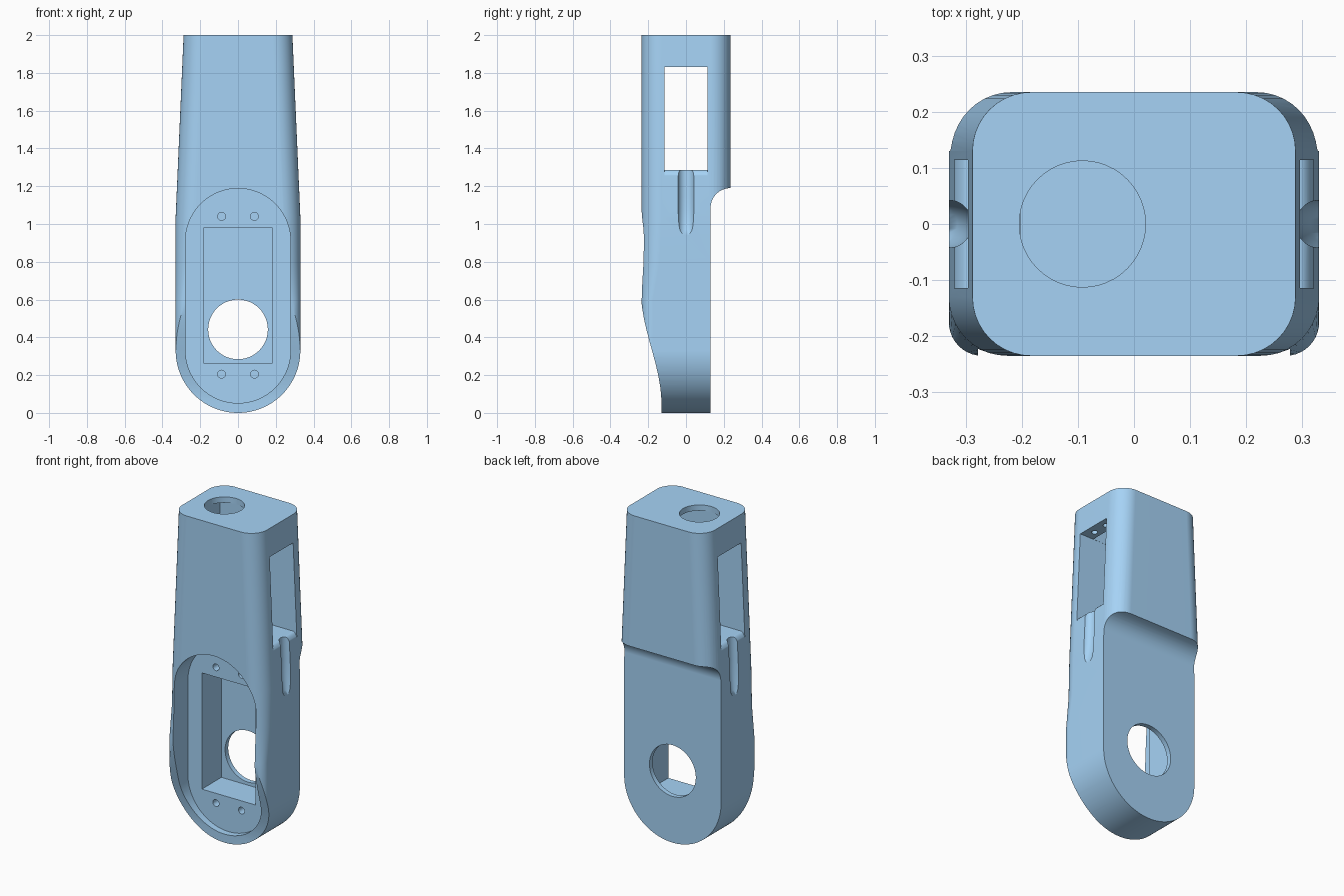
import bpy, bmesh
from math import sin, cos, pi

if "Cube" in bpy.data.objects:
    bpy.data.objects.remove(bpy.data.objects["Cube"])


def loft(name, rings):
    """Skin a stack of equal-length rings and cap both ends."""
    bm = bmesh.new()
    vs = [[bm.verts.new(p) for p in r] for r in rings]
    n = len(rings[0])
    for a, b in zip(vs, vs[1:]):
        for i in range(n):
            j = (i + 1) % n
            bm.faces.new((a[i], a[j], b[j], b[i]))
    bm.faces.new(vs[0])
    bm.faces.new(vs[-1])
    bmesh.ops.recalc_face_normals(bm, faces=bm.faces)
    me = bpy.data.meshes.new(name)
    bm.to_mesh(me)
    bm.free()
    ob = bpy.data.objects.new(name, me)
    bpy.context.collection.objects.link(ob)
    return ob


def prism(name, pts, axis, a, b):
    """Extrude a 2D outline along an axis from a to b."""
    place = {'x': lambda p, t: (t, p[0], p[1]),
             'y': lambda p, t: (p[0], t, p[1]),
             'z': lambda p, t: (p[0], p[1], t)}[axis]
    return loft(name, [[place(p, t) for p in pts] for t in (a, b)])


def arc(cx, cy, r, a0, a1, n):
    return [(cx + r * cos(a0 + (a1 - a0) * i / n),
             cy + r * sin(a0 + (a1 - a0) * i / n)) for i in range(n + 1)]


def circle(cx, cy, r, n=48):
    return arc(cx, cy, r, 0, 2 * pi, n)[:-1]


def rect(hx, y0, y1):
    return [(-hx, y0), (hx, y0), (hx, y1), (-hx, y1)]


def rounded_rect(hx, hy, r, rf, z):
    """Rounded rectangle ring; rf is the radius of the two front corners."""
    pts = []
    for k, (sx, sy) in enumerate(((1, 1), (-1, 1), (-1, -1), (1, -1))):
        c = r if sy > 0 else rf
        pts += arc(sx * (hx - c), sy * (hy - c), c, k * pi / 2, (k + 1) * pi / 2, 10)
    return [(x, y, z) for x, y in pts]


def boolean(ob, cutter, op='DIFFERENCE'):
    cutter.hide_render = True
    m = ob.modifiers.new('bool', 'BOOLEAN')
    m.operation, m.solver, m.object = op, 'EXACT', cutter
    bpy.context.view_layer.objects.active = ob
    bpy.ops.object.modifier_apply(modifier=m.name)
    bpy.data.objects.remove(cutter)


# Main body: rounded block, straight below and tapering towards the top
body = loft('arm_link_body', [
    rounded_rect(hx, 0.235, 0.105, rf, z) for hx, rf, z in (
        (0.33, 0.06, -0.05), (0.33, 0.06, 0.6), (0.33, 0.095, 0.8),
        (0.33, 0.105, 1.04), (0.288, 0.105, 2.0))])

# Round lower end
boolean(body, prism('round_end', arc(0, 0.33, 0.33, pi, 2 * pi, 64)
                    + [(0.5, 0.34), (0.5, 2.2), (-0.5, 2.2), (-0.5, 0.34)],
                    'y', -0.6, 0.6), 'INTERSECT')

# Side profile: S-curved front at the bottom, stepped back with a concave fillet
front = []
for i in range(25):
    t = i / 24
    front.append((-0.13 - 0.108 * t * t * (3 - 2 * t), 0.05 + 0.59 * t))
fillet = arc(0.235, 1.085, 0.105, pi / 2, pi, 16)
boolean(body, prism('side_profile', [(-0.13, -0.2)] + front
                    + [(-0.4, 0.66), (-0.4, 2.2), (0.4, 2.2), (0.4, 1.19)]
                    + fillet + [(0.13, -0.2)], 'x', -0.6, 0.6), 'INTERSECT')

# Racetrack recess in the front, with the deep pocket and its round opening
boolean(body, prism('front_recess', arc(0, 0.33, 0.278, pi, 2 * pi, 40)
                    + arc(0, 0.91, 0.278, 0, pi, 40), 'y', -0.5, -0.09))
boolean(body, prism('pocket', rect(0.183, 0.265, 0.98), 'y', -0.4, 0.1))
boolean(body, prism('axle_hole', circle(0, 0.442, 0.158), 'y', 0.0, 0.4))

# Four screw holes
for x in (-0.087, 0.087):
    for z in (0.205, 1.04):
        boolean(body, prism('screw_hole', circle(x, z, 0.021, 20), 'y', -0.3, 0.02))

# Through window with rounded lower lips
lip = [(0.293 + 0.035 * sin(a * pi / 20), 1.207 + 0.08 * cos(a * pi / 20))
       for a in range(11)]
half = lip + [(0.5, 1.207), (0.5, 1.83)]
boolean(body, prism('side_window', half + [(-x, z) for x, z in reversed(half)],
                    'y', -0.114, 0.114))

# Cable grooves running down from the window on both sides
for s in (-1, 1):
    boolean(body, loft('cable_groove', [
        [(s * x, y, z) for x, y in circle(cx, 0, 0.043, 32)]
        for cx, z in ((0.33, 1.35), (0.335, 1.15), (0.338, 1.08),
                      (0.346, 1.02), (0.358, 0.97), (0.378, 0.93))]))

# Chamber above the window, under a thin top plate with an off-centre round hole
boolean(body, prism('chamber', rect(0.202, -0.113, 0.113), 'z', 1.7, 1.965))
boolean(body, prism('top_hole', circle(-0.092, 0, 0.1125), 'z', 1.9, 2.2))

# Blind screw holes in the window ceiling
for x in (-0.245, 0.245):
    for y in (-0.05, 0.05):
        boolean(body, prism('ceiling_screw_hole', circle(x, y, 0.018, 20),
                            'z', 1.75, 1.92))

# Blue finish
mat = bpy.data.materials.new('blue')
mat.diffuse_color = (0.38, 0.65, 0.92, 1)
mat.use_nodes = True
mat.node_tree.nodes["Principled BSDF"].inputs["Base Color"].default_value = mat.diffuse_color
body.data.materials.clear()
body.data.materials.append(mat)
for p in body.data.polygons:
    p.material_index = 0

# Smooth curved walls, keeping flat faces flat
bpy.ops.object.select_all(action='DESELECT')
body.select_set(True)
bpy.context.view_layer.objects.active = body
bpy.ops.object.shade_smooth_by_angle(angle=0.5)
wn = body.modifiers.new('weighted_normals', 'WEIGHTED_NORMAL')
wn.keep_sharp = True
